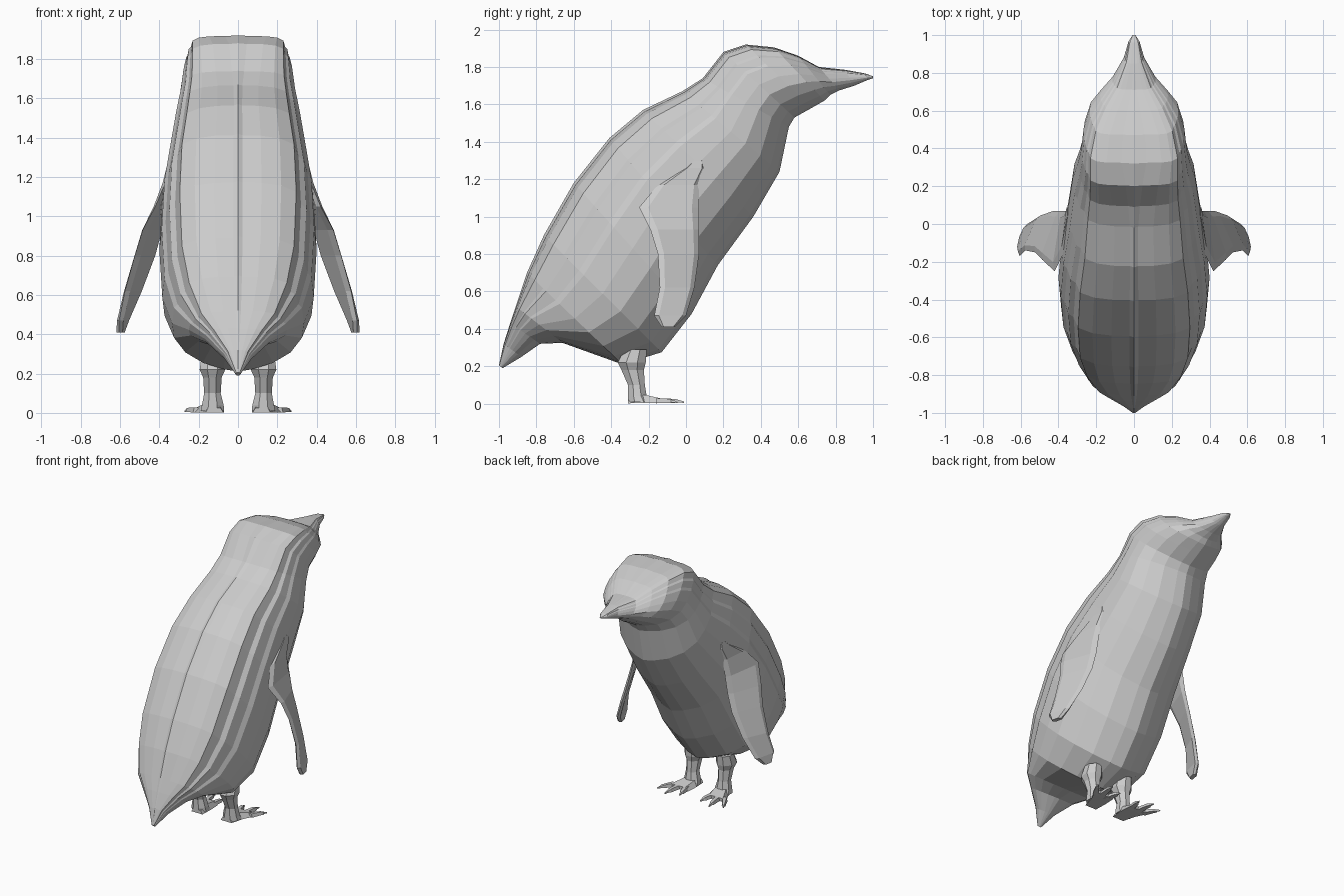
import bpy
import bmesh
from mathutils import Vector

old = bpy.data.objects.get("Cube")
if old:
    bpy.data.objects.remove(old, do_unlink=True)

grey = bpy.data.materials.new("plain grey")
grey.use_nodes = True
colour = (0.6, 0.6, 0.6, 1)
grey.diffuse_color = colour
grey.node_tree.nodes["Principled BSDF"].inputs["Base Color"].default_value = colour


def loft(name, rings, mirror=False):
    """Skin a list of closed rings, cap the ends and optionally mirror across x."""
    bm = bmesh.new()
    loops = [[bm.verts.new(p) for p in ring] for ring in rings]
    n = len(loops[0])
    for a, b in zip(loops, loops[1:]):
        for i in range(n):
            j = (i + 1) % n
            bm.faces.new((a[i], a[j], b[j], b[i]))
    bm.faces.new(loops[0])
    bm.faces.new(loops[-1])
    bmesh.ops.recalc_face_normals(bm, faces=bm.faces)
    mesh = bpy.data.meshes.new(name)
    bm.to_mesh(mesh)
    bm.free()
    mesh.materials.append(grey)
    obj = bpy.data.objects.new(name, mesh)
    bpy.context.collection.objects.link(obj)
    if mirror:
        mod = obj.modifiers.new("mirror", "MIRROR")
        mod.use_mirror_merge = False


# Body, tail, head and beak: back point, belly point (y, z), half width, roundness
stations = [
    (-1.00, .205, -.98, .19, .012, 1),
    (-.975, .32, -.88, .25, .07, 1),
    (-.94, .43, -.78, .32, .165, 1),
    (-.91, .52, -.66, .325, .25, 1),
    (-.85, .70, -.34, .21, .335, 1),
    (-.76, .90, -.13, .275, .385, 1),
    (-.60, 1.18, .03, .48, .40, 1),
    (-.41, 1.42, .17, .74, .385, 1),
    (-.23, 1.57, .36, 1.00, .352, 1),
    (-.02, 1.67, .50, 1.24, .325, .95),
    (.09, 1.74, .55, 1.48, .297, .8),
    (.20, 1.88, .58, 1.53, .280, .65),
    (.32, 1.92, .67, 1.58, .268, .5),
    (.47, 1.905, .74, 1.62, .235, .5),
    (.60, 1.86, .77, 1.65, .18, .6),
    (.71, 1.80, .82, 1.675, .115, .8),
    (.85, 1.785, .90, 1.70, .055, 1),
    (.96, 1.765, .97, 1.73, .03, 1),
    (1.00, 1.75, 1.00, 1.74, .008, 1),
]
# Half section: depth from back to belly, share of half width
section = [(0, 0), (.012, .06), (.015, .3), (.035, .55), (.08, .74), (.17, .80),
           (.20, .87), (.30, .92), (.34, .97), (.50, 1), (.65, .97), (.80, .80),
           (.91, .53), (.975, .22), (1, 0)]

rings = []
for by, bz, fy, fz, half, roundness in stations:
    back, belly = Vector((0, by, bz)), Vector((0, fy, fz))
    # The crown is boxier than the trunk, only above mid depth
    side = [(d, w ** roundness if d < .5 else w) for d, w in section]
    outline = side + [(d, -w) for d, w in reversed(side[1:-1])]
    rings.append([back.lerp(belly, d) + Vector((w * half, 0, 0)) for d, w in outline])
loft("body", rings)

# Flippers: height, leading edge y, trailing edge y, leading edge x, trailing edge x
flipper_rows = [
    (1.30, .09, .04, .335, .335), (1.26, .10, -.01, .34, .345),
    (1.17, .07, -.15, .35, .37), (1.05, .07, -.25, .37, .42),
    (.93, .07, -.19, .39, .485), (.80, .07, -.15, .425, .525),
    (.62, .045, -.14, .495, .575), (.47, .0, -.17, .565, .605),
    (.41, -.06, -.13, .59, .605),
]
blade = [(0, 0), (.12, 1), (.85, 1), (1, 0), (.85, -1), (.12, -1)]
rings = []
for z, front, rear, front_x, rear_x in flipper_rows:
    lead, trail = Vector((front_x, front, z)), Vector((rear_x, rear, z))
    rings.append([lead.lerp(trail, s) + Vector((k * .016, 0, 0)) for s, k in blade])
loft("flippers", rings, mirror=True)


def octagon(x, y, z, rx, ry):
    corners = [(1, .4), (.4, 1), (-.4, 1), (-1, .4), (-1, -.4), (-.4, -1), (.4, -1), (1, -.4)]
    return [(x + rx * a, y + ry * b, z) for a, b in corners]


# Legs
loft("legs", [octagon(*row) for row in [
    (.13, -.27, .29, .055, .06), (.13, -.29, .22, .065, .075), (.13, -.285, .18, .047, .06),
    (.13, -.265, .10, .042, .045), (.128, -.26, .04, .055, .05), (.13, -.25, .01, .06, .06),
]], mirror=True)


def bar(points):
    """Square rings for a bar running forward: x, y, z, half width, half height."""
    return [[(x - w, y, z - h), (x + w, y, z - h), (x + w * .7, y, z + h),
             (x - w * .7, y, z + h)] for x, y, z, w, h in points]


# Feet: sole pad and three clawed toes
loft("foot_pads", bar([(.12, -.31, .014, .045, .012), (.13, -.22, .025, .06, .022),
                       (.155, -.13, .015, .08, .012)]), mirror=True)
for name, base_x, tip_x, tip_y in [("inner_toes", .105, .085, -.045),
                                   ("middle_toes", .16, .18, -.01),
                                   ("outer_toes", .205, .27, -.05)]:
    base, tip = Vector((base_x, -.16, .015)), Vector((tip_x, tip_y, .008))
    toe = []
    for t, lift, w, h in [(0, 0, .024, .013), (.5, .004, .017, .011),
                          (.72, .004, .015, .010), (.78, .004, .009, .007), (1, 0, .003, .004)]:
        p = base.lerp(tip, t)
        toe.append((p.x, p.y, p.z + lift, w, h))
    loft(name, bar(toe), mirror=True)
